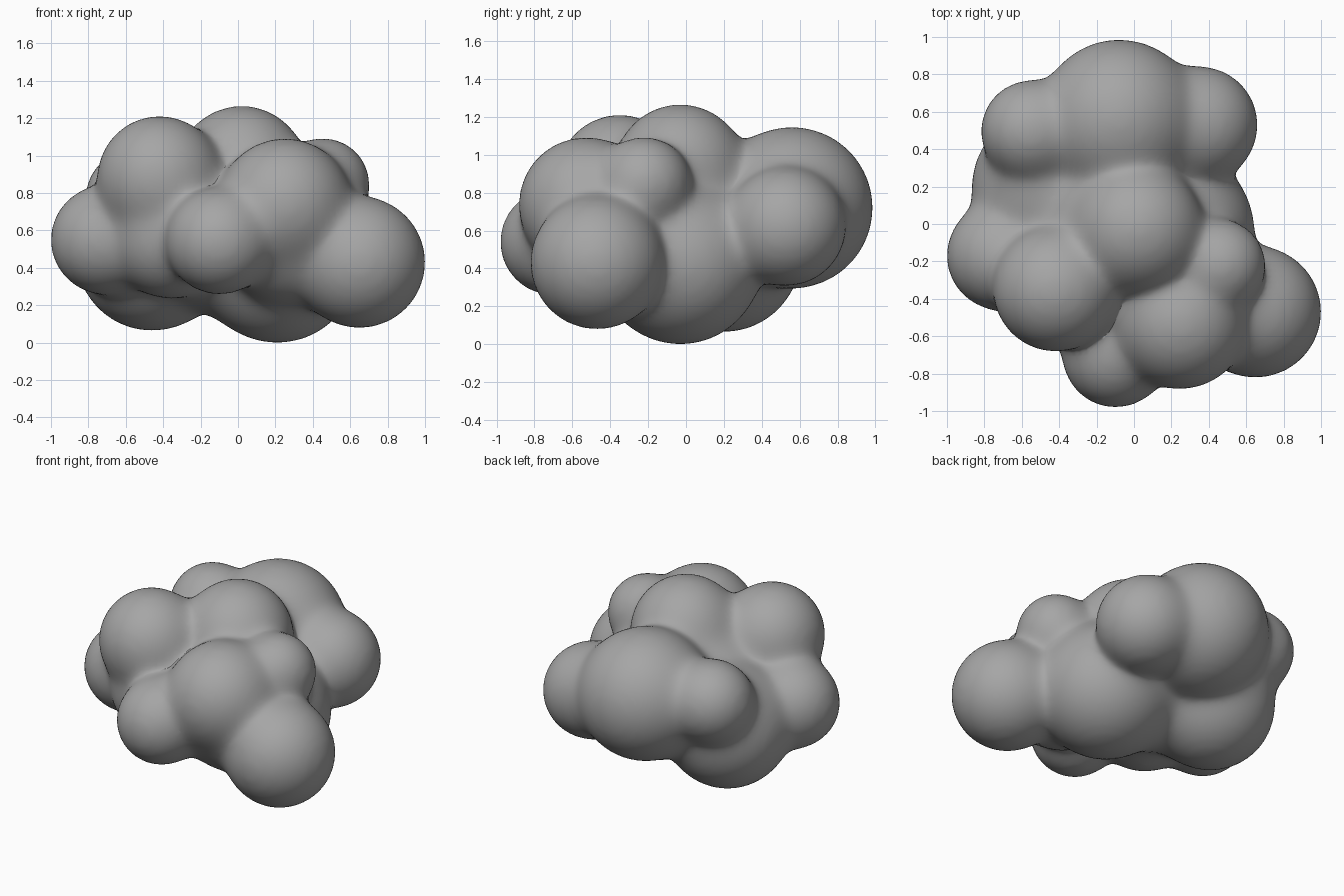
import bpy, bmesh, math
from mathutils import Matrix, Vector

if "Cube" in bpy.data.objects:
    bpy.data.objects.remove(bpy.data.objects["Cube"])

# puffs of the cloud: x, y, z, radius
PUFFS = [
    (0.65, -0.47, 0.43, 0.35),    # front right
    (-0.10, -0.70, 0.54, 0.28),   # front nub
    (0.25, -0.53, 0.74, 0.35),    # front upper
    (0.46, -0.22, 0.85, 0.24),    # right upper
    (-0.42, -0.35, 0.88, 0.33),   # left upper
    (-0.71, -0.17, 0.55, 0.29),   # left
    (0.02, -0.03, 0.92, 0.345),   # crown
    (-0.08, 0.56, 0.72, 0.425),   # back
    (0.35, 0.53, 0.62, 0.31),     # back right
    (-0.55, 0.50, 0.77, 0.265),   # back left
    (0.21, -0.03, 0.43, 0.43),    # underside right
    (-0.46, 0.20, 0.47, 0.405),   # underside left
    (-0.10, 0.00, 0.60, 0.43),    # core
    (-0.36, -0.33, 0.55, 0.31),   # front left filling
    (0.25, -0.42, 0.52, 0.31),    # front right filling
]
BLEND = 0.04

# rough union of the puffs
bm = bmesh.new()
for x, y, z, r in PUFFS:
    bmesh.ops.create_icosphere(bm, subdivisions=4, radius=r,
                               matrix=Matrix.Translation((x, y, z)))
mesh = bpy.data.meshes.new("cloud")
bm.to_mesh(mesh)
bm.free()
cloud = bpy.data.objects.new("cloud", mesh)
bpy.context.collection.objects.link(cloud)
bpy.context.view_layer.objects.active = cloud
cloud.select_set(True)


def apply(kind, **settings):
    m = cloud.modifiers.new("step", kind)
    for key, value in settings.items():
        setattr(m, key, value)
    bpy.ops.object.modifier_apply(modifier=m.name)


apply('REMESH', mode='VOXEL', voxel_size=0.03)
apply('SMOOTH', factor=0.5, iterations=10)

# swell the creases out to a soft blend of all puffs
centres = [(Vector(p[:3]), p[3]) for p in PUFFS]
for v in cloud.data.vertices:
    p = v.co.copy()
    for _ in range(5):
        total, grad = 0.0, Vector()
        for c, r in centres:
            d = p - c
            dist = max(d.length, 1e-4)
            w = math.exp((r - dist) / BLEND)
            total += w
            grad += d * (w / dist)
        grad /= total
        step = BLEND * math.log(total) / max(grad.length, 0.5)
        p += grad.normalized() * max(-0.04, min(0.04, step))
    v.co = p

apply('SMOOTH', factor=0.5, iterations=5)
bpy.ops.object.shade_smooth()

# dark grey surface
grey = bpy.data.materials.new("dark_grey")
grey.diffuse_color = (0.38, 0.38, 0.38, 1)
grey.use_nodes = True
grey.node_tree.nodes["Principled BSDF"].inputs["Base Color"].default_value = grey.diffuse_color
cloud.data.materials.append(grey)
